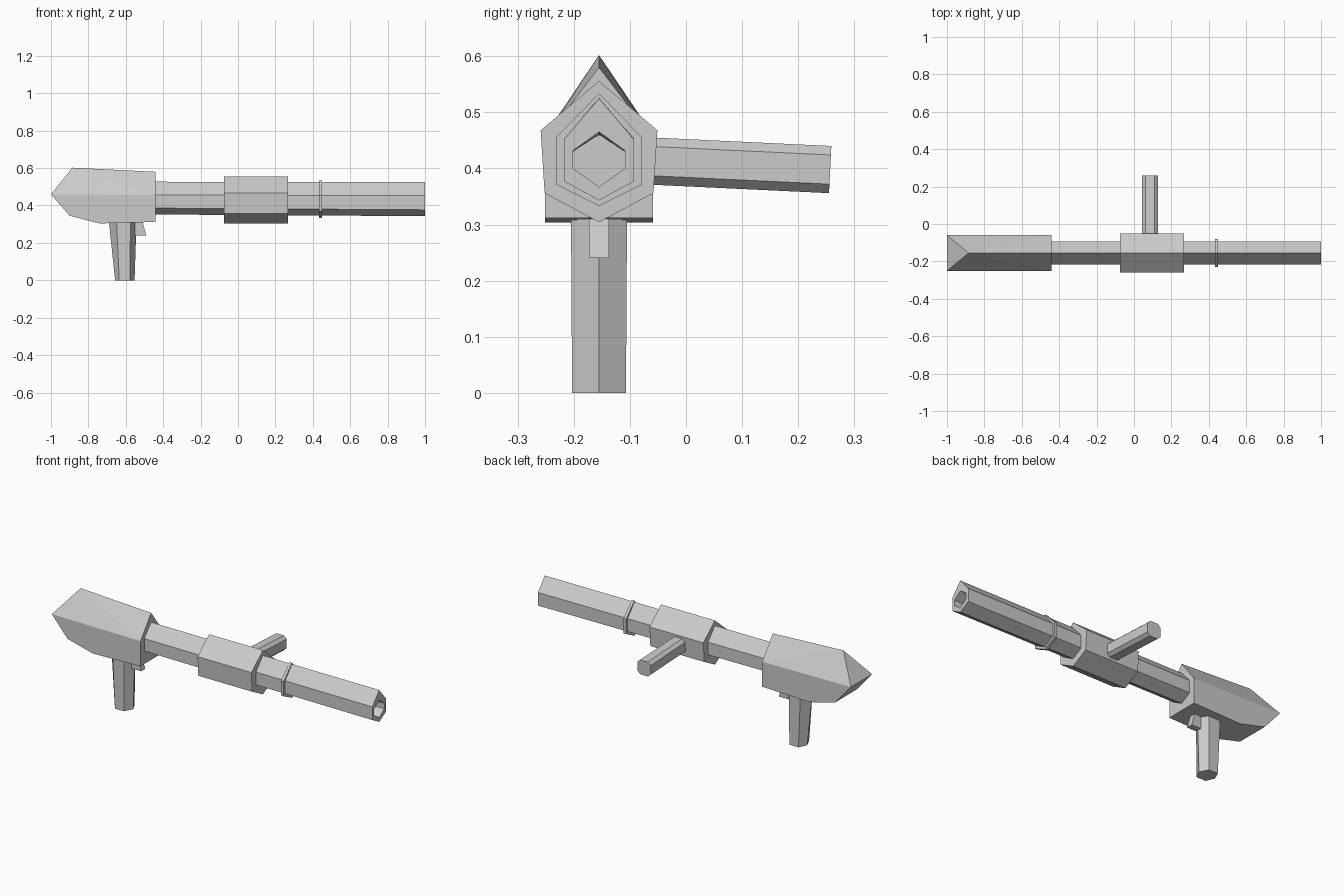
import bpy, bmesh

if "Cube" in bpy.data.objects:
    bpy.data.objects.remove(bpy.data.objects["Cube"])

AXIS_Y = -0.155


def finish(bm, name):
    bmesh.ops.recalc_face_normals(bm, faces=bm.faces)
    mesh = bpy.data.meshes.new(name)
    bm.to_mesh(mesh)
    bm.free()
    obj = bpy.data.objects.new(name, mesh)
    bpy.context.collection.objects.link(obj)
    return obj


def loft(name, rings):
    """Skin consecutive point rings and cap both ends."""
    bm = bmesh.new()
    loops = [[bm.verts.new(p) for p in ring] for ring in rings]
    for a, b in zip(loops, loops[1:]):
        for i in range(len(a)):
            j = (i + 1) % len(a)
            bm.faces.new((a[i], a[j], b[j], b[i]))
    bm.faces.new(loops[0])
    bm.faces.new(loops[-1])
    return finish(bm, name)


def hex_ring(x, half, top, upper, lower, bottom, half_low=None):
    """Upright hexagon across the barrel axis."""
    low = half_low or half
    pts = [(0, top), (half, upper), (low, lower),
           (0, bottom), (-low, lower), (-half, upper)]
    return [(x, AXIS_Y + y, z) for y, z in pts]


# Stock: convex wedge with a ridge on top and a sharp rear edge
bm = bmesh.new()
side = [(-1, 0.46), (-0.9, 0.345), (-0.74, 0.304), (-0.44, 0.312), (-0.44, 0.455)]
for s in (-1, 1):
    for x, z in side:
        bm.verts.new((x, AXIS_Y + s * 0.096, z))
for x, z in ((-0.885, 0.602), (-0.44, 0.58)):
    bm.verts.new((x, AXIS_Y, z))
bmesh.ops.convex_hull(bm, input=bm.verts)
bmesh.ops.dissolve_limit(bm, angle_limit=0.01, verts=bm.verts, edges=bm.edges)
finish(bm, "stock")

# Barrel with a hexagonal bore at the muzzle
loft("barrel", [
    hex_ring(-0.46, 0.062, 0.527, 0.457, 0.386, 0.352),
    hex_ring(1.0, 0.062, 0.525, 0.452, 0.377, 0.343),
    hex_ring(1.0, 0.046, 0.465, 0.432, 0.400, 0.367),
    hex_ring(0.7, 0.046, 0.460, 0.430, 0.400, 0.367),
])

# Sleeve and thin collar around the barrel
sleeve = (0.104, 0.556, 0.468, 0.356, 0.304, 0.097)
loft("sleeve", [hex_ring(x, *sleeve) for x in (-0.074, 0.266)])
collar = (0.076, 0.534, 0.456, 0.371, 0.333)
loft("collar", [hex_ring(x, *collar) for x in (0.434, 0.450)])


# Tapered hexagonal grip
def grip_ring(z, back, back_in, front_in, front, half):
    pts = [(back, 0), (back_in, half), (front_in, half),
           (front, 0), (front_in, -half), (back_in, -half)]
    return [(x, AXIS_Y + y, z) for x, y in pts]


loft("grip", [
    grip_ring(0.0, -0.657, -0.635, -0.578, -0.553, 0.048),
    grip_ring(0.33, -0.692, -0.650, -0.575, -0.542, 0.050),
])

# Trigger block
trigger = [(-0.55, 0.33), (-0.516, 0.33), (-0.49, 0.24), (-0.55, 0.24)]
loft("trigger", [[(x, AXIS_Y + y, z) for x, z in trigger]
                 for y in (-0.018, 0.018)])

# Side handle: eight-sided bar, drooping slightly outward
octagon = [(0.042, 0.026), (0.024, 0.042), (-0.024, 0.042), (-0.042, 0.026),
           (-0.042, -0.026), (-0.024, -0.042), (0.024, -0.042), (0.042, -0.026)]
loft("side_handle", [[(0.085 + dx, y + 0.05 * dz, z + dz) for dx, dz in octagon]
                     for y, z in ((-0.08, 0.414), (0.257, 0.398))])
